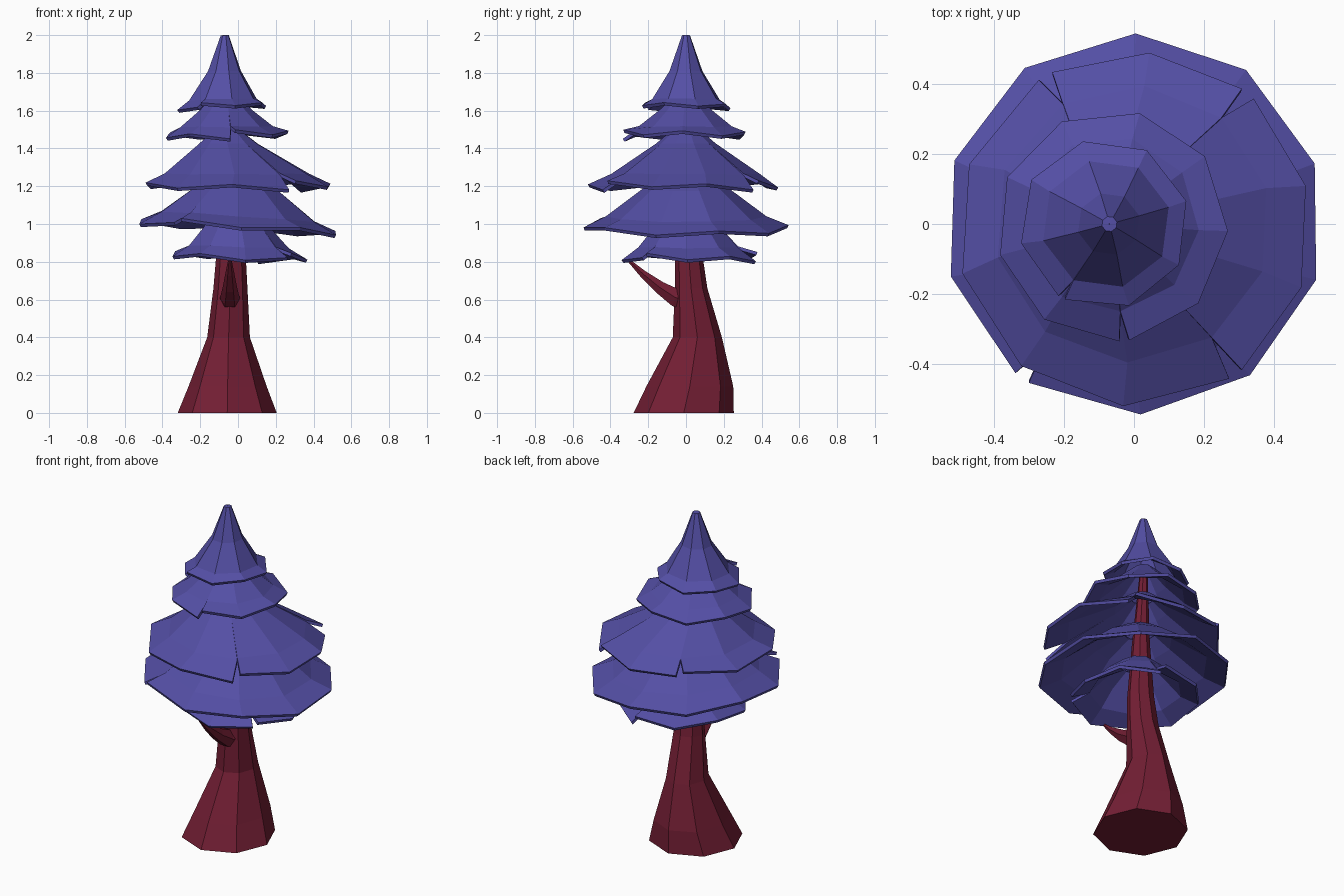
import bpy, bmesh, math
from mathutils import Vector

if "Cube" in bpy.data.objects:
    bpy.data.objects.remove(bpy.data.objects["Cube"])


def material(name, rgb):
    m = bpy.data.materials.new(name)
    m.diffuse_color = (*rgb, 1)
    m.use_nodes = True
    m.node_tree.nodes["Principled BSDF"].inputs["Base Color"].default_value = m.diffuse_color
    return m


bark = material("dark red bark", (0.17, 0.013, 0.034))
leaf = material("violet foliage", (0.088, 0.077, 0.375))


def finish(name, bm, mat):
    me = bpy.data.meshes.new(name)
    bm.to_mesh(me)
    bm.free()
    me.materials.append(mat)
    ob = bpy.data.objects.new(name, me)
    bpy.context.collection.objects.link(ob)
    return ob


def loft(name, rings, sides, turn=0):
    """Closed tube through rings of (centre, half axis u, half axis v)."""
    bm = bmesh.new()
    loops = []
    for c, u, v in rings:
        angles = [math.tau * k / sides + turn for k in range(sides)]
        loops.append([bm.verts.new(Vector(c) + Vector(u) * math.cos(a) + Vector(v) * math.sin(a))
                      for a in angles])
    for a, b in zip(loops, loops[1:]):
        for k in range(sides):
            n = (k + 1) % sides
            bm.faces.new((a[k], a[n], b[n], b[k]))
    bm.faces.new(loops[0][::-1])
    bm.faces.new(loops[-1])
    bmesh.ops.recalc_face_normals(bm, faces=bm.faces)
    return finish(name, bm, bark)


# trunk: z, centre x, centre y, half widths x and y
trunk = [(0, -0.057, -0.012, 0.262, 0.265), (0.14, -0.055, 0.02, 0.207, 0.23),
         (0.40, -0.05, 0.06, 0.113, 0.13), (0.66, -0.04, 0.027, 0.09, 0.086),
         (0.85, -0.037, 0.013, 0.077, 0.072), (1.2, -0.05, 0.0, 0.05, 0.05),
         (1.66, -0.07, 0.0, 0.022, 0.022)]
loft("trunk", [((x, y, z), (rx, 0, 0), (0, ry, 0)) for z, x, y, rx, ry in trunk], 8)

# dead branch curving up at the front: y, z, half width, half height, lean
branch = [(0.0, 0.605, 0.058, 0.068, 0.1), (-0.055, 0.61, 0.052, 0.055, 0.4),
          (-0.14, 0.665, 0.038, 0.038, 0.65), (-0.23, 0.738, 0.024, 0.022, 0.8),
          (-0.302, 0.806, 0.01, 0.009, 0.85)]
loft("branch", [((-0.043, y, z), (w, 0, 0), (0, h * math.sin(t), h * math.cos(t)))
                for y, z, w, h, t in branch], 6)


def tier(name, rows, slits, step, tilt=0.0, zig=0.012, lift=0.012, gap=2.5):
    """Flared skirt split into panels at the slit angles; rows = (radius, z, cx, cy) from rim up."""
    bm = bmesh.new()
    for s, a0 in enumerate(slits):
        a1 = slits[s + 1] if s + 1 < len(slits) else slits[0] + 360
        cols = max(2, round((a1 - a0) / step))
        grid = []
        for i, (r, z, cx, cy) in enumerate(rows):
            low = (1, 0.15)[i] if i < 2 else 0
            g = gap if i == 0 else 0
            line = []
            for j in range(cols + 1):
                f = j / cols
                a = math.radians(a0 + g + (a1 - a0 - 2 * g) * f)
                dz = tilt * r * math.cos(a) + low * (lift * (1 - 2 * f) + zig * (-1) ** j)
                if i == len(rows) - 1:
                    dz = 0
                line.append(bm.verts.new((cx + r * math.cos(a), cy + r * math.sin(a), z + dz)))
            grid.append(line)
        for a, b in zip(grid, grid[1:]):
            for j in range(cols):
                bm.faces.new((a[j], a[j + 1], b[j + 1], b[j]))
    ob = finish(name, bm, leaf)
    mod = ob.modifiers.new("thickness", "SOLIDIFY")
    mod.thickness = 0.018
    mod.offset = -1


# five foliage tiers, bottom to top
tier("foliage_tier_1", [(0.365, 0.83, 0.003, 0.022), (0.27, 0.88, 0, 0.015),
                        (0.19, 0.97, -0.005, 0.01), (0.10, 1.06, -0.03, 0.0)],
     [-42, 75], 40, tilt=-0.03)
tier("foliage_tier_2", [(0.543, 0.985, 0, 0), (0.425, 1.04, 0, 0),
                        (0.225, 1.19, 0, 0), (0.10, 1.28, -0.04, 0)],
     [-126], 36, tilt=-0.07)
tier("foliage_tier_3", [(0.505, 1.205, 0, -0.015), (0.395, 1.265, -0.005, 0),
                        (0.16, 1.425, -0.05, 0), (0.07, 1.5, -0.06, 0)],
     [-55, 50, 120], 36)
tier("foliage_tier_4", [(0.33, 1.475, -0.062, -0.005), (0.25, 1.515, -0.065, 0),
                        (0.145, 1.60, -0.065, 0), (0.05, 1.69, -0.07, 0)],
     [-84], 40)
tier("foliage_tier_5", [(0.243, 1.625, -0.085, 0), (0.185, 1.66, -0.08, 0),
                        (0.09, 1.81, -0.072, 0), (0.022, 1.999, -0.07, 0), (0.001, 2.0, -0.07, 0)],
     [-120], 45, tilt=0.02, zig=0.008)
